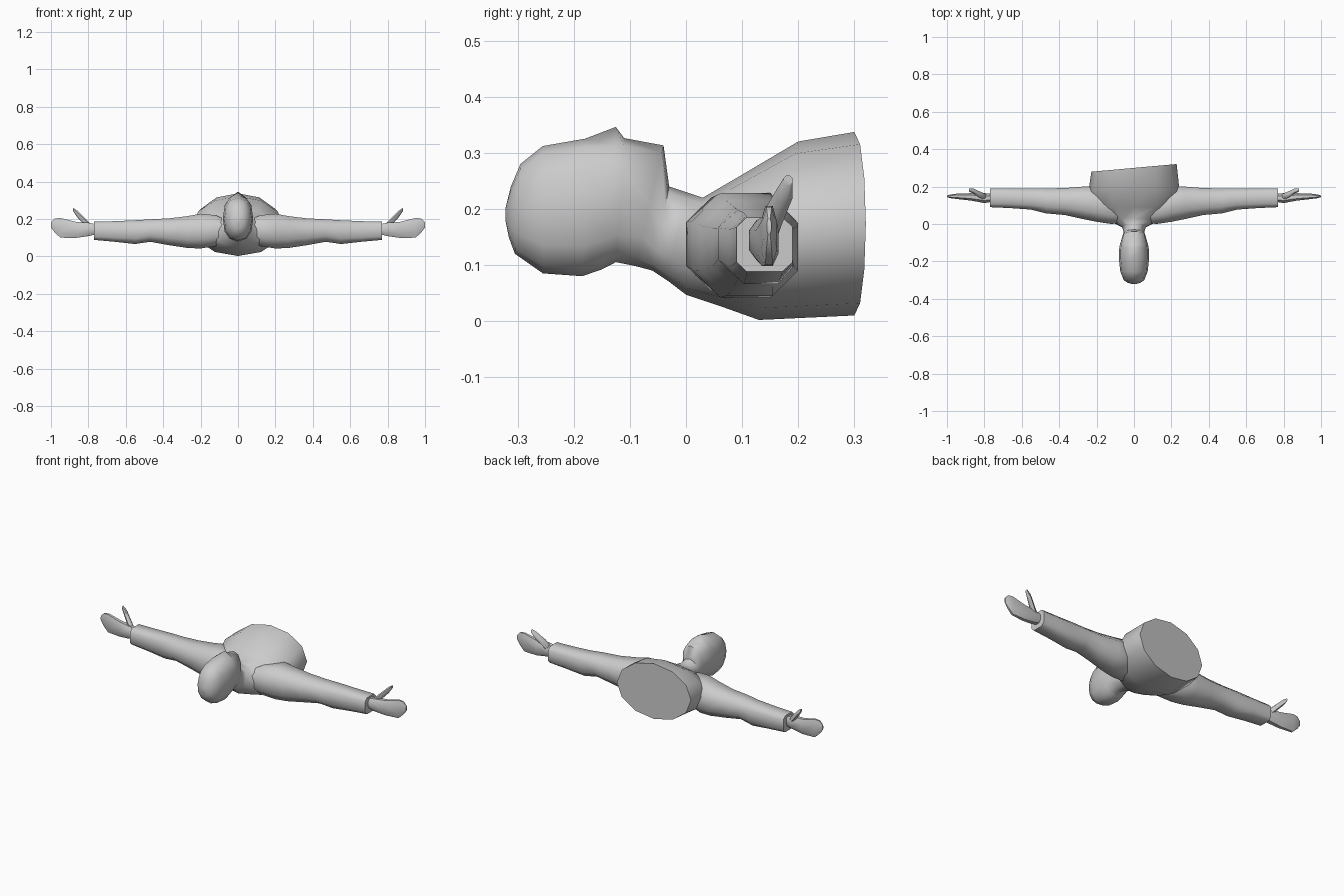
import bpy, bmesh, math

skin = bpy.data.materials.new("plain_grey")
skin.diffuse_color = (0.6, 0.6, 0.6, 1)


def power(v, e):
    return math.copysign(abs(v) ** e, v) if abs(v) > 1e-6 else 0.0


def loft(name, rings, angle=50):
    """Skin a list of equal-length point rings and close both ends."""
    bm = bmesh.new()
    loops = [[bm.verts.new(p) for p in ring] for ring in rings]
    n = len(loops[0])
    for a, b in zip(loops, loops[1:]):
        for i in range(n):
            j = (i + 1) % n
            bm.faces.new((a[i], a[j], b[j], b[i]))
    bm.faces.new(loops[0])
    bm.faces.new(loops[-1])
    bmesh.ops.recalc_face_normals(bm, faces=bm.faces)
    mesh = bpy.data.meshes.new(name)
    bm.to_mesh(mesh)
    bm.free()
    mesh.materials.append(skin)
    obj = bpy.data.objects.new(name, mesh)
    bpy.context.collection.objects.link(obj)
    bpy.ops.object.select_all(action='DESELECT')
    obj.select_set(True)
    bpy.context.view_layer.objects.active = obj
    bpy.ops.object.shade_smooth_by_angle(angle=math.radians(angle))
    return obj


def body_ring(ty, tz, by, bz, w, e=1.0, nose=0.0, slant=0.0):
    """Ring between a top point and a bottom point, w = half width."""
    pts = []
    for i in range(12):
        a = math.tau * i / 12
        x, c = w * power(math.sin(a), e), power(math.cos(a), e)
        y = (ty + by) / 2 + (ty - by) / 2 * c + slant * x
        z = (tz + bz) / 2 + (tz - bz) / 2 * c + (nose if i == 0 else 0)
        pts.append((x, y, z))
    return pts


def limb_ring(side, x, y0, y1, z0, z1, e=0.85):
    pts = []
    for i in range(8):
        a = math.tau * (i + 0.5) / 8
        c, s = math.cos(a) / math.cos(math.pi / 8), math.sin(a) / math.cos(math.pi / 8)
        pts.append((side * x, (y0 + y1) / 2 + (y1 - y0) / 2 * power(c, e),
                    (z0 + z1) / 2 + (z1 - z0) / 2 * power(s, e)))
    return pts


# Head, neck and chest, running from the crown to the cut waist
loft("head_and_torso", [body_ring(*r) for r in (
    (-0.322, 0.20, -0.322, 0.18, 0.008),
    (-0.312, 0.24, -0.316, 0.15, 0.034),
    (-0.295, 0.28, -0.305, 0.12, 0.055, 0.9),
    (-0.255, 0.312, -0.255, 0.085, 0.073, 0.85),
    (-0.18, 0.325, -0.185, 0.08, 0.081, 0.85),
    (-0.125, 0.326, -0.15, 0.092, 0.08, 0.85, 0.02),
    (-0.11, 0.326, -0.125, 0.105, 0.077, 0.85),
    (-0.04, 0.313, -0.09, 0.098, 0.062, 0.9),
    (-0.03, 0.24, -0.06, 0.09, 0.055),
    (0.0, 0.23, -0.03, 0.07, 0.063),
    (0.03, 0.22, 0.0, 0.047, 0.13),
    (0.09, 0.255, 0.06, 0.027, 0.21),
    (0.2, 0.32, 0.13, 0.002, 0.245),
    (0.3, 0.337, 0.3, 0.01, 0.228, 1.0, 0.0, 0.09))])

# Arms: x, back/front depth, bottom/top height, squareness
ARM = ((0.05, 0.01, 0.10, 0.09, 0.19),
       (0.12, 0.0, 0.17, 0.055, 0.22),
       (0.20, 0.012, 0.20, 0.042, 0.228),
       (0.27, 0.026, 0.20, 0.045, 0.215),
       (0.37, 0.048, 0.192, 0.06, 0.203),
       (0.47, 0.057, 0.19, 0.078, 0.198),
       (0.55, 0.077, 0.19, 0.066, 0.193, 0.7),
       (0.66, 0.085, 0.19, 0.078, 0.188, 0.6),
       (0.77, 0.09, 0.19, 0.088, 0.185, 0.5))
HAND = ((0.75, 0.12, 0.16, 0.12, 0.17),
        (0.80, 0.112, 0.165, 0.108, 0.18),
        (0.87, 0.125, 0.165, 0.098, 0.185),
        (0.95, 0.134, 0.162, 0.1, 0.205),
        (0.98, 0.138, 0.158, 0.128, 0.203),
        (1.0, 0.144, 0.152, 0.155, 0.182))
THUMB = ((0.79, 0.13, 0.16, 0.13, 0.175),
         (0.82, 0.138, 0.172, 0.165, 0.205),
         (0.86, 0.162, 0.19, 0.21, 0.245),
         (0.882, 0.174, 0.19, 0.242, 0.259))
for side, label in ((1, "right"), (-1, "left")):
    for part, table in (("arm", ARM), ("hand", HAND), ("thumb", THUMB)):
        loft(f"{label}_{part}", [limb_ring(side, *r) for r in table])
